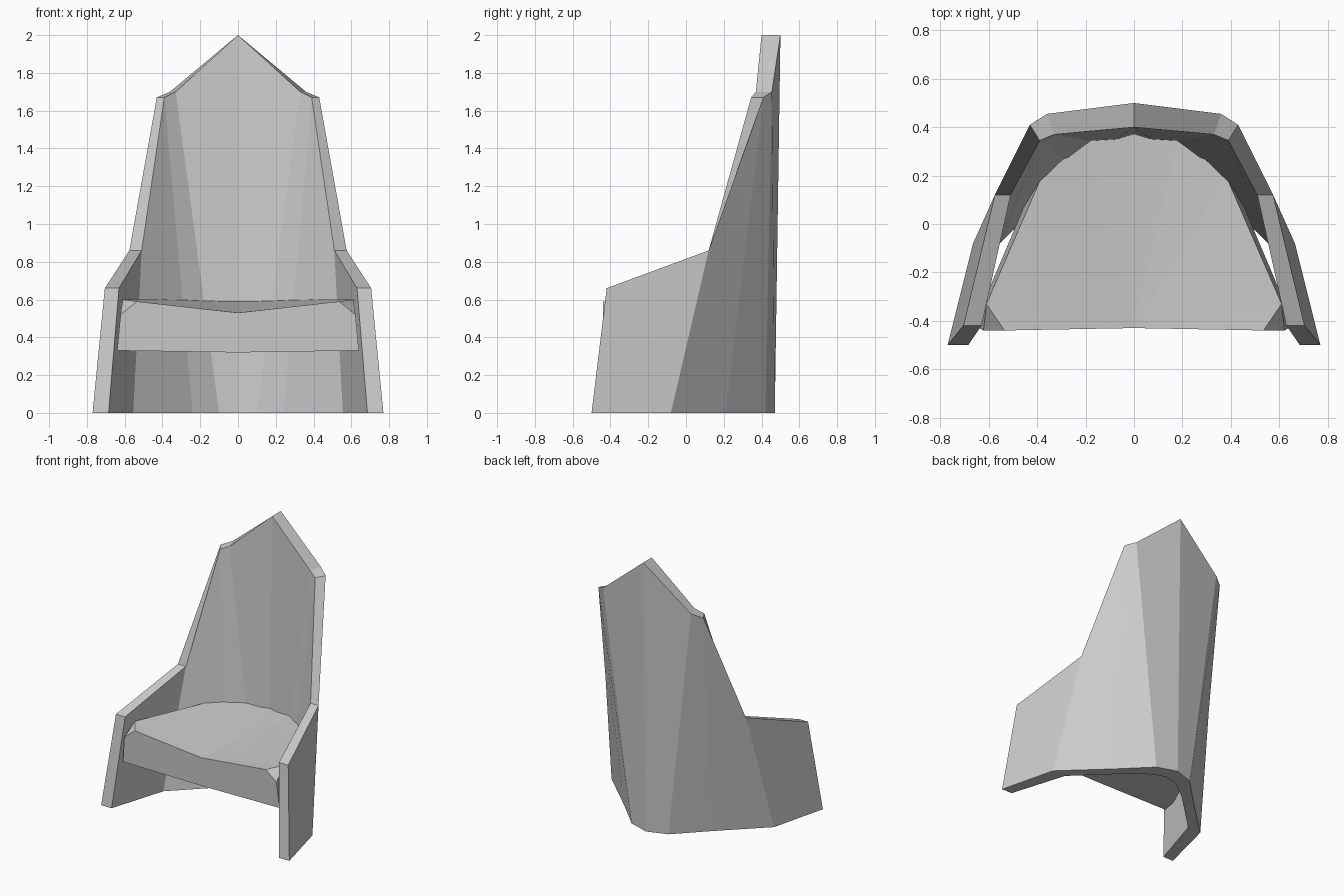
import bpy, bmesh

if "Cube" in bpy.data.objects:
    bpy.data.objects.remove(bpy.data.objects["Cube"])


def half_object(name, verts, faces):
    """Mesh of the right half (x >= 0), mirrored to the left."""
    mesh = bpy.data.meshes.new(name)
    mesh.from_pydata(verts, [], faces)
    bm = bmesh.new()
    bm.from_mesh(mesh)
    bmesh.ops.recalc_face_normals(bm, faces=bm.faces)
    bm.to_mesh(mesh)
    bm.free()
    obj = bpy.data.objects.new(name, mesh)
    bpy.context.collection.objects.link(obj)
    mirror = obj.modifiers.new("mirror", 'MIRROR')
    mirror.use_clip = True
    mirror.merge_threshold = 0.0005
    return obj


# Wrap-around shell: columns from back centre to front edge.
# Each column is outer bottom (x, y), outer top, inner top, top height, inner bottom
columns = [
    ((0, .47), (0, .5), (0, .4), 2.0, (0, .36)),
    ((.15, .42), (.36, .455), (.33, .37), 1.70, (.10, .33)),
    ((.36, .21), (.43, .41), (.39, .345), 1.67, (.24, .225)),
    ((.665, -.08), (.575, .12), (.51, .12), .86, (.555, -.08)),
    ((.77, -.5), (.705, -.42), (.63, -.42), .66, (.685, -.5)),
]
verts, faces = [], []
for ob, ot, it, h, ib in columns:
    verts += [(*ob, 0), (*ot, h), (*it, h), (*ib, 0)]
for c in range(len(columns) - 1):
    a, b = 4 * c, 4 * c + 4
    for k in range(4):
        n = (k + 1) % 4
        faces.append((a + k, a + n, b + n, b + k))
last = 4 * (len(columns) - 1)
faces.append((last, last + 1, last + 2, last + 3))
half_object("chair_shell", verts, faces)

# Seat: dipped front edge, clipped front corners, back edge sunk in the shell
top = [(0, -.43, .53), (.535, -.44, .59), (.61, -.33, .6), (.38, .2, .6),
       (.30, .29, .6), (.19, .37, .595), (0, .39, .59)]
bottom = [(0, -.425, .32), (.64, -.43, .33), (.625, -.33, .33), (.40, .2, .33),
          (.28, .29, .33), (.16, .37, .33), (0, .39, .33)]
corner = [(.622, -.44, .52)]
n = len(top)
c = 2 * n
faces = [(n, n + 1, c, 1, 0), (c, 2, 1), (n + 1, n + 2, 2, c)]
faces += [(n + i, n + i + 1, i + 1, i) for i in range(2, n - 1)]
faces += [(0, i, i + 1) for i in range(1, n - 1)]
faces += [(n, n + i + 1, n + i) for i in range(1, n - 1)]
half_object("seat", top + bottom + corner, faces)
